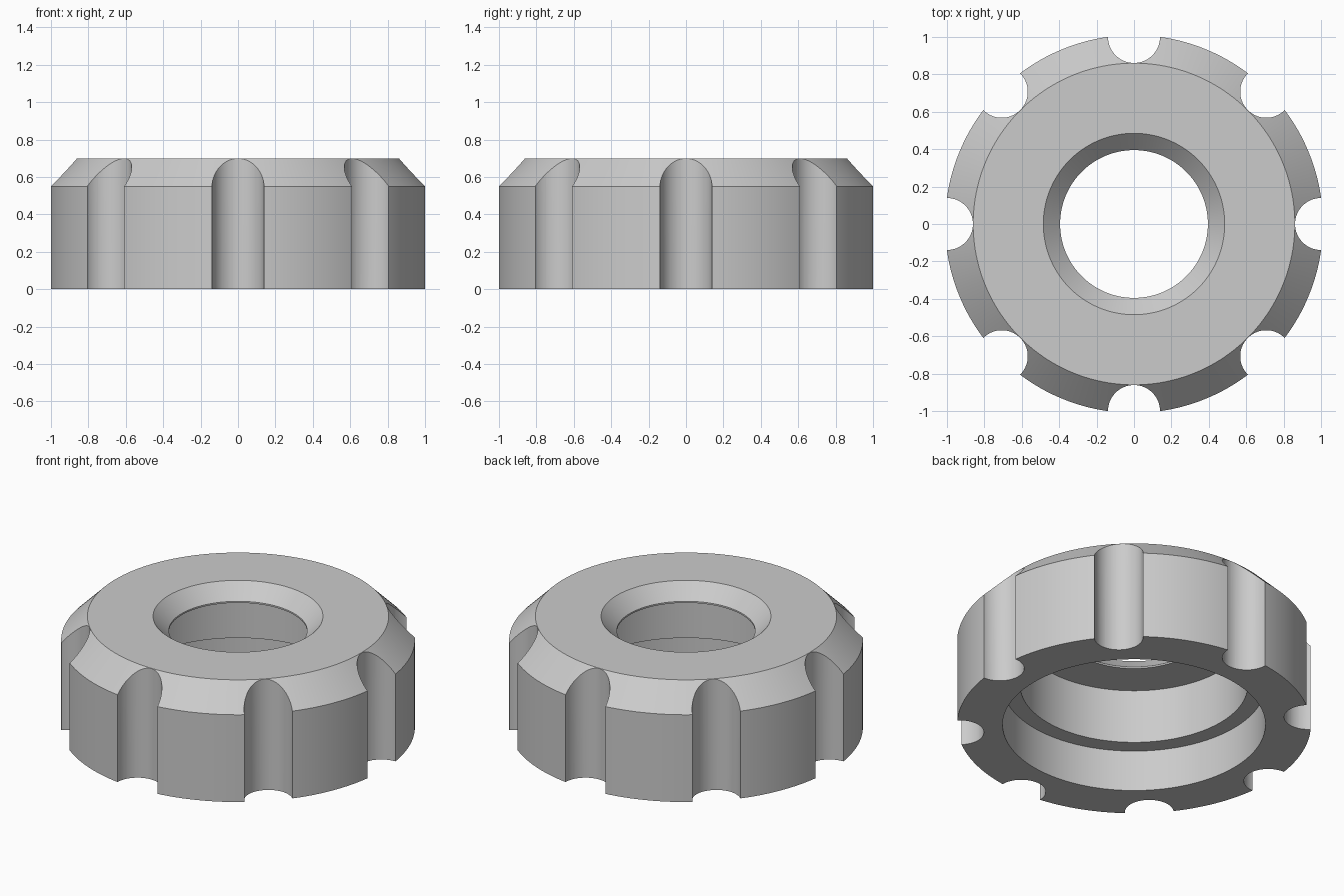
import bpy
import bmesh
from math import cos, sin, pi, radians

cube = bpy.data.objects.get("Cube")
if cube:
    bpy.data.objects.remove(cube, do_unlink=True)

GROOVES = 8
SEGMENTS = 192

grey = bpy.data.materials.new("plain_grey")
grey.use_nodes = True
colour = (0.6, 0.6, 0.6, 1)
grey.diffuse_color = colour
grey.node_tree.nodes["Principled BSDF"].inputs["Base Color"].default_value = colour


def make_object(name, bm):
    bmesh.ops.recalc_face_normals(bm, faces=bm.faces)
    mesh = bpy.data.meshes.new(name)
    bm.to_mesh(mesh)
    bm.free()
    mesh.materials.append(grey)
    obj = bpy.data.objects.new(name, mesh)
    bpy.context.collection.objects.link(obj)
    return obj


def lathe(name, profile):
    """Spin a closed (radius, height) profile around the z axis."""
    bm = bmesh.new()
    rings = [[bm.verts.new((r * cos(2 * pi * i / SEGMENTS),
                            r * sin(2 * pi * i / SEGMENTS), z))
              for i in range(SEGMENTS)] for r, z in profile]
    for ring, following in zip(rings, rings[1:] + rings[:1]):
        for i in range(SEGMENTS):
            j = (i + 1) % SEGMENTS
            bm.faces.new((ring[i], ring[j], following[j], following[i]))
    return make_object(name, bm)


# Ring body: chamfered rim, countersunk bore and stepped recess underneath
body = lathe("knob_body", [
    (0.75, 0), (1.01, 0), (1.01, 0.55), (0.86, 0.70),
    (0.485, 0.70), (0.395, 0.61), (0.395, 0.60),
    (0.65, 0.60), (0.65, 0.26), (0.75, 0.26),
])

# Round grip grooves around the rim
bm = bmesh.new()
for i in range(GROOVES):
    angle = 2 * pi * i / GROOVES
    made = bmesh.ops.create_cone(bm, cap_ends=True, segments=64,
                                 radius1=0.139, radius2=0.139, depth=1.2)
    bmesh.ops.translate(bm, verts=made["verts"],
                        vec=(cos(angle), sin(angle), 0.35))
cutter = make_object("groove_cutter", bm)
cutter.hide_render = True
cutter.hide_set(True)

cut = body.modifiers.new("grip_grooves", "BOOLEAN")
cut.operation = "DIFFERENCE"
cut.solver = "EXACT"
cut.object = cutter

bpy.ops.object.select_all(action="DESELECT")
body.select_set(True)
bpy.context.view_layer.objects.active = body
bpy.ops.object.modifier_apply(modifier=cut.name)
bpy.data.objects.remove(cutter, do_unlink=True)
bpy.ops.object.shade_smooth_by_angle(angle=radians(30))
